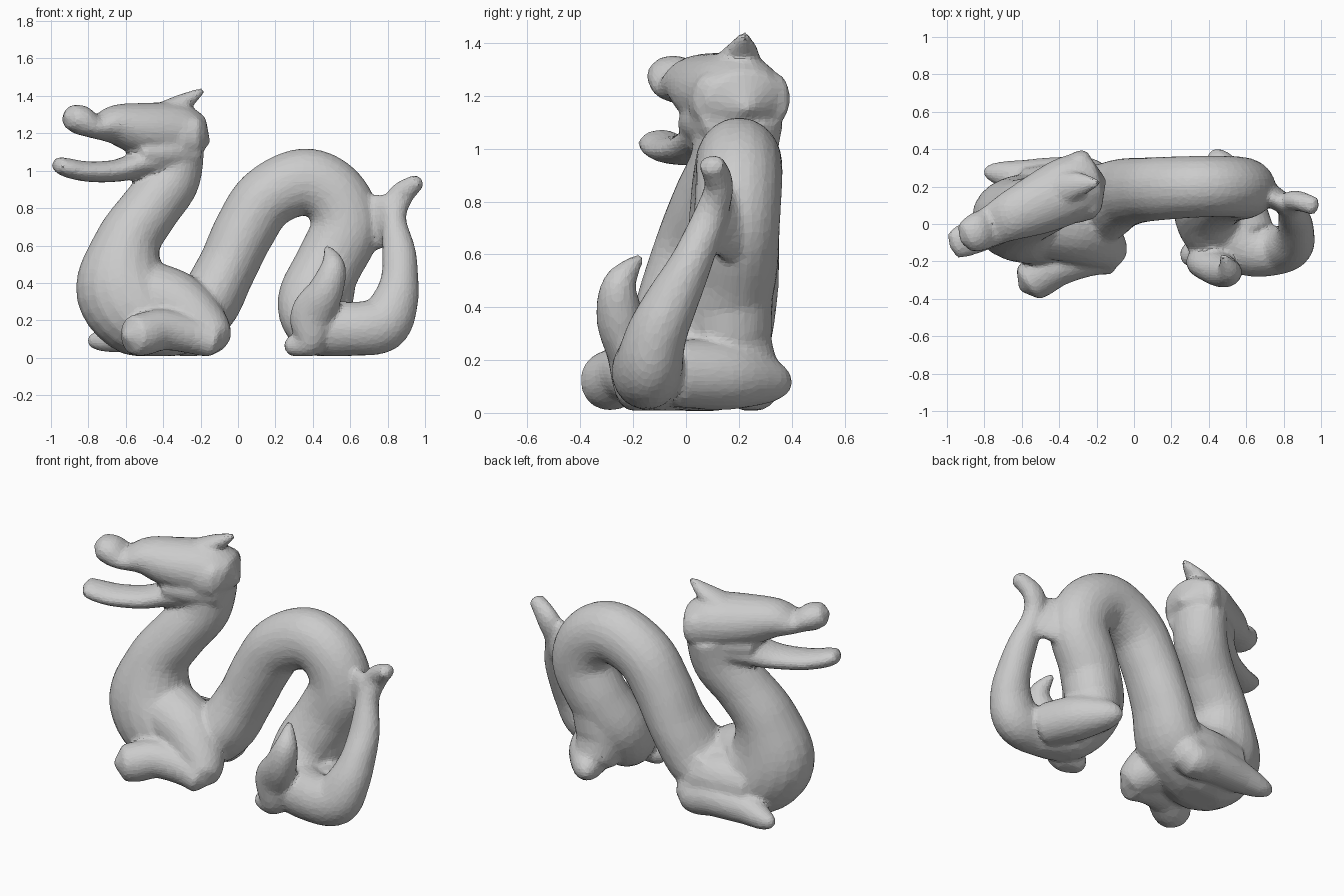
import bpy, bmesh, math
from mathutils import Vector

SIDES = 20
parts = []


def spline(st, k, u):
    """Catmull-Rom point between stations k and k+1 (x, y, z, width, height)."""
    g = lambda i: st[min(max(i, 0), len(st) - 1)]
    return [0.5 * (2 * b + (c - a) * u + (2 * a - 5 * b + 4 * c - d) * u * u
                   + (3 * b - a - 3 * c + d) * u ** 3)
            for a, b, c, d in zip(g(k - 1), g(k), g(k + 1), g(k + 2))]


def sweep(name, stations, steps=6):
    """Closed tube with elliptical sections; stations are (x, y, z, ry[, rz])."""
    st = [tuple(s) if len(s) == 5 else tuple(s) + (s[3],) for s in stations]
    pts = [spline(st, k, i / steps) for k in range(len(st) - 1) for i in range(steps)]
    pts.append(list(st[-1]))
    pos = [Vector(p[:3]) for p in pts]
    bm = bmesh.new()
    rings, tans = [], []
    for i, p in enumerate(pts):
        t = (pos[min(i + 1, len(pos) - 1)] - pos[max(i - 1, 0)]).normalized()
        side = Vector((0, 1, 0)) - t * t.y
        side.normalize()
        up = t.cross(side)
        tans.append(t)
        rings.append([bm.verts.new(pos[i] + side * p[3] * math.cos(a) + up * p[4] * math.sin(a))
                      for a in (2 * math.pi * j / SIDES for j in range(SIDES))])
    for r0, r1 in zip(rings, rings[1:]):
        for j in range(SIDES):
            n = (j + 1) % SIDES
            bm.faces.new((r0[j], r0[n], r1[n], r1[j]))
    for i, sgn in ((0, -1), (-1, 1)):
        tip = bm.verts.new(pos[i] + tans[i] * sgn * min(pts[i][3:]) * 0.6)
        for j in range(SIDES):
            bm.faces.new((rings[i][j], rings[i][(j + 1) % SIDES], tip))
    for v in bm.verts:                      # flat standing base
        v.co.z = max(v.co.z, 0.008)
    bmesh.ops.recalc_face_normals(bm, faces=bm.faces)
    me = bpy.data.meshes.new(name)
    bm.to_mesh(me)
    bm.free()
    ob = bpy.data.objects.new(name, me)
    bpy.context.collection.objects.link(ob)
    parts.append(ob)


# Serpentine body: neck, chest, hump, curl and tail in one run
sweep("body", [
    (-.33, .20, 1.12, .17, .15), (-.36, .175, .95, .16, .155), (-.475, .11, .79, .165, .16),
    (-.59, .06, .61, .185, .18), (-.61, .03, .37, .23, .26), (-.47, .04, .21, .25, .225),
    (-.20, .10, .26, .22, .18), (-.07, .16, .46, .19, .16), (.03, .18, .67, .175, .165),
    (.15, .19, .85, .17, .17), (.35, .20, .94, .165, .18), (.51, .20, .87, .165, .18),
    (.575, .19, .70, .165, .185), (.485, .17, .50, .17, .18), (.39, .09, .30, .18, .18),
    (.44, -.05, .17, .17, .165), (.62, -.14, .155, .14, .145), (.77, -.14, .18, .13, .15),
    (.84, -.11, .30, .115, .125), (.865, -.05, .43, .10, .10), (.86, .02, .57, .08, .09),
    (.835, .09, .74, .065, .065), (.865, .125, .86, .055, .07), (.965, .095, .945, .05, .042)])

# Web joining tail and hump
sweep("tail_web", [(.66, .18, .71, .09, .16), (.75, .14, .73, .06, .145), (.83, .09, .74, .055, .13)])

# Head, turned slightly toward the front
sweep("skull", [
    (-.22, .22, 1.17, .16, .13), (-.33, .19, 1.20, .18, .16), (-.50, .11, 1.22, .165, .145),
    (-.65, .045, 1.245, .135, .11), (-.76, -.01, 1.235, .11, .065), (-.84, -.045, 1.27, .105, .08),
    (-.90, -.075, 1.29, .085, .065)])
sweep("jaw", [
    (-.38, .17, 1.06, .15, .10), (-.52, .10, 1.035, .13, .075), (-.65, .03, 1.00, .11, .06),
    (-.80, -.04, .995, .10, .055), (-.91, -.09, 1.015, .09, .052), (-.965, -.115, 1.035, .075, .042)])
sweep("jaw_hinge", [(-.26, .21, 1.11, .16, .13), (-.42, .14, 1.10, .16, .12), (-.55, .085, 1.09, .13, .07)])
sweep("ear", [(-.42, .18, 1.31, .09, .05), (-.30, .21, 1.36, .07, .05), (-.19, .22, 1.43, .018, .018)])
for i, (x, y) in enumerate([(-.28, .335), (-.22, .09)]):
    sweep(f"cheek_{i}", [(x - .1, y - .04, 1.18, .05, .09), (x, y, 1.19, .06, .10), (x + .03, y, 1.19, .04, .07)])

# Front legs: near one arched with a round paw, far one lying along the flank
sweep("near_front_thigh", [(-.52, .02, .33, .20), (-.33, -.03, .28, .18), (-.18, -.11, .16, .14),
                           (-.12, -.18, .09, .095)])
sweep("near_front_paw", [
    (-.12, -.18, .08, .09), (-.24, -.18, .12, .10), (-.40, -.22, .15, .11),
    (-.51, -.28, .125, .115), (-.565, -.32, .12, .105)])
sweep("far_flank", [(-.20, .18, .20, .14), (-.36, .17, .22, .16), (-.57, .14, .22, .16)])
sweep("far_front_leg", [
    (-.30, .16, .30, .13), (-.23, .24, .12, .11), (-.38, .25, .13, .11),
    (-.58, .25, .12, .095), (-.72, .27, .095, .065), (-.79, .28, .09, .035)])

# Hind legs: near one with a raised pointed knee, far one a stub behind the curl
sweep("near_hind_leg", [
    (.27, -.15, .06, .06, .05), (.38, -.18, .09, .09, .09), (.40, -.21, .23, .09, .12),
    (.47, -.25, .36, .09, .095), (.508, -.25, .49, .065, .067), (.475, -.17, .59, .018, .018)])
sweep("far_hind_haunch", [(.48, .17, .46, .16), (.45, .17, .28, .16), (.46, .24, .14, .12)])
sweep("far_hind_leg", [(.62, -.04, .15, .13), (.54, .16, .14, .13), (.46, .32, .12, .085),
                       (.43, .38, .11, .045)])

# Fuse the parts into one sculpted surface with light facets
with bpy.context.temp_override(active_object=parts[0], object=parts[0],
                               selected_objects=parts, selected_editable_objects=parts):
    bpy.ops.object.join()
dragon = parts[0]
dragon.name = "dragon"
remesh = dragon.modifiers.new("fuse", 'REMESH')
remesh.mode = 'VOXEL'
remesh.voxel_size = 0.014
soften = dragon.modifiers.new("soften", 'SMOOTH')
soften.factor = 0.5
soften.iterations = 8
facets = dragon.modifiers.new("facets", 'DECIMATE')
facets.ratio = 0.2
